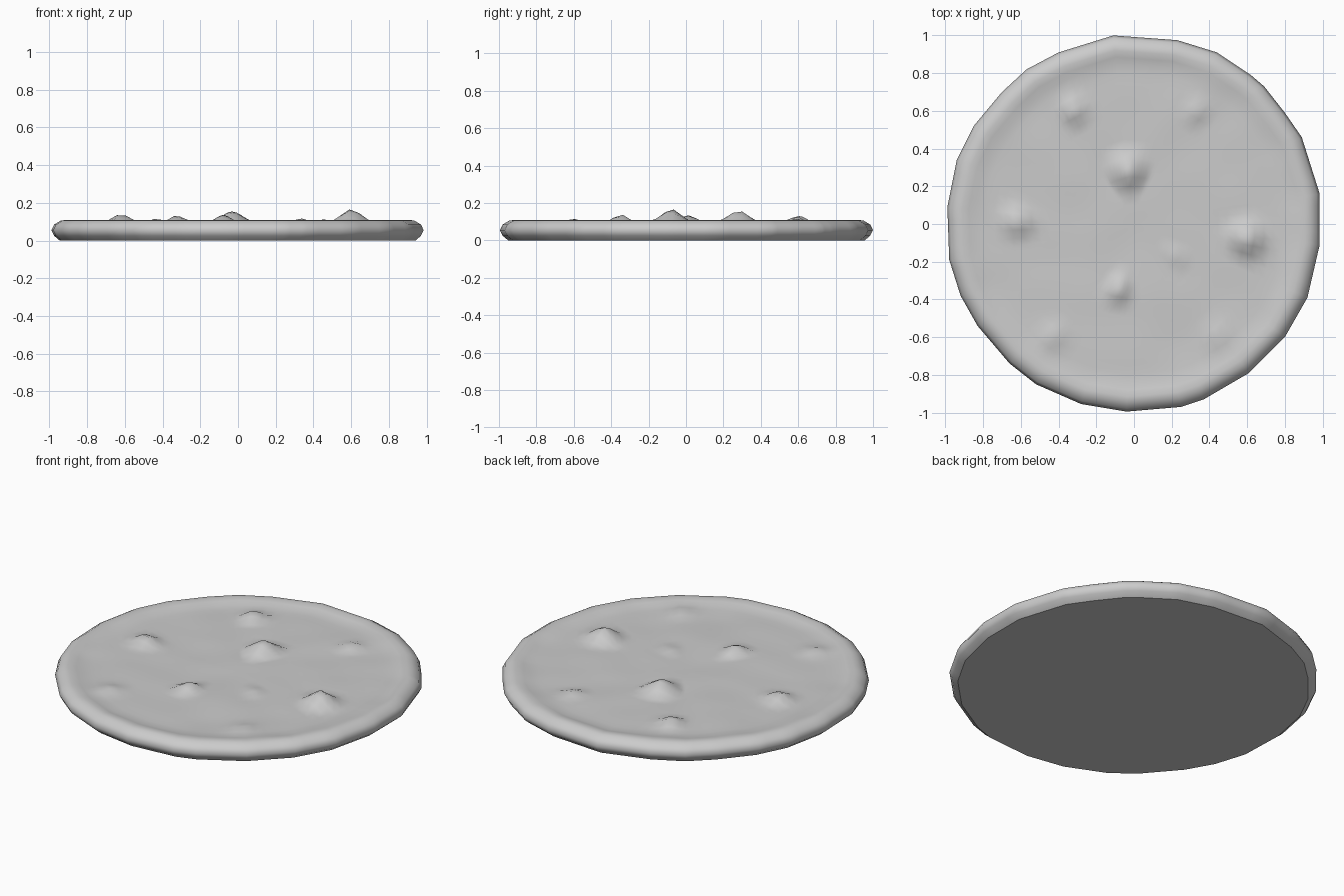
import bpy, bmesh, math
from mathutils import Vector, noise

if "Cube" in bpy.data.objects:
    bpy.data.objects.remove(bpy.data.objects["Cube"])

# hand-shaped outline of the round base, counter-clockwise
OUTLINE = [(.985, .16), (.89, .46), (.8, .59), (.69, .73), (.62, .79), (.44, .91),
           (.23, .975), (-.11, 1), (-.4, .91), (-.57, .82), (-.7, .7), (-.85, .52),
           (-.94, .34), (-.99, .09), (-.98, -.19), (-.92, -.38), (-.83, -.54),
           (-.66, -.74), (-.52, -.85), (-.28, -.955), (-.04, -.995), (.25, -.97),
           (.37, -.93), (.61, -.79), (.8, -.6), (.92, -.39), (.985, -.11)]

# lumps on top: x, y, peak z, radius
LUMPS = [(.6, -.08, .178, .12), (-.03, .28, .168, .12), (-.08, -.35, .145, .09),
         (-.62, .01, .148, .1), (-.32, .6, .142, .09), (.22, -.17, .11, .08),
         (.33, .6, .125, .08), (-.43, -.6, .118, .1), (.45, -.6, .115, .1)]

SUB = 4
ring = []
for i, p in enumerate(OUTLINE):
    a, b = Vector(p), Vector(OUTLINE[(i + 1) % len(OUTLINE)])
    ring += [a.lerp(b, k / SUB) for k in range(SUB)]

FLOOR = .093
# cross-section: radius fraction, height
rim = [(.955, 0), (.985, .025), (1, .055), (.985, .085), (.95, .106), (.92, .11),
       (.885, .104), (.85, .096)]
inside = [(.85 - .05 * k, FLOOR) for k in range(1, 17)]


def top_height(x, y, z):
    h = z + .006 * noise.noise(Vector((x * 4, y * 4, 3)))
    for cx, cy, peak, r in LUMPS:
        d = math.hypot(x - cx, y - cy) / r
        if d < 1:
            h = max(h, FLOOR + (peak - FLOOR) * (1 - d) ** 1.1)
    return h


bm = bmesh.new()
rows = []
for f, z in rim + inside:
    row = []
    for p in ring:
        x, y = p.x * f, p.y * f
        row.append(bm.verts.new((x, y, top_height(x, y, z) if f < .9 else z)))
    rows.append(row)
n = len(ring)
for lo, hi in zip(rows, rows[1:]):
    for i in range(n):
        j = (i + 1) % n
        bm.faces.new((lo[i], lo[j], hi[j], hi[i]))
# centre fan and flat underside
c = bm.verts.new((0, 0, FLOOR))
for i in range(n):
    bm.faces.new((rows[-1][i], rows[-1][(i + 1) % n], c))
bm.faces.new(rows[0][::-1])
bmesh.ops.recalc_face_normals(bm, faces=bm.faces)

mesh = bpy.data.meshes.new("lumpy_flat_disc")
bm.to_mesh(mesh)
bm.free()
obj = bpy.data.objects.new("lumpy_flat_disc", mesh)
bpy.context.collection.objects.link(obj)
for poly in mesh.polygons:
    poly.use_smooth = len(poly.vertices) <= 4
